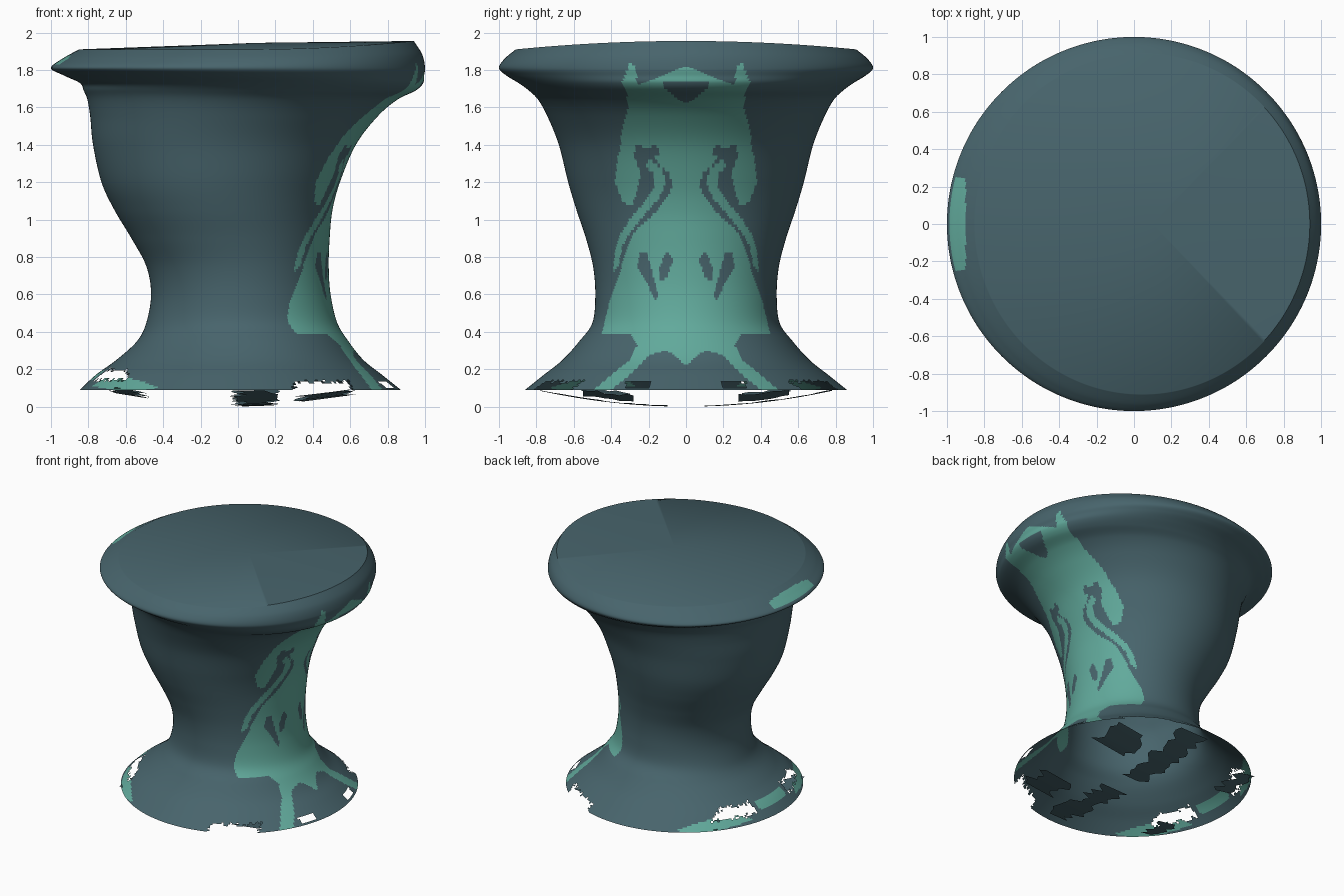
import bpy, bmesh, math, random
from math import sin, cos, pi

random.seed(4)
SEGMENTS = 320
STEPS = 10

cube = bpy.data.objects.get("Cube")
if cube:
    bpy.data.objects.remove(cube, do_unlink=True)


def make_material(name, colour):
    mat = bpy.data.materials.new(name)
    mat.use_nodes = True
    mat.diffuse_color = (*colour, 1)
    shader = mat.node_tree.nodes["Principled BSDF"]
    shader.inputs["Base Color"].default_value = (*colour, 1)
    shader.inputs["Roughness"].default_value = 0.8
    return mat


slate = make_material("slate_teal", (0.064, 0.128, 0.15))
green = make_material("sea_green", (0.12, 0.40, 0.33))

# Profile rows: height, reach toward -x, reach toward +x, half depth
PROFILE = [
    (1.91, .85, .94, .91), (1.86, .94, .985, .97), (1.81, 1, 1, 1),
    (1.77, .93, .995, .96), (1.73, .845, .99, .895), (1.69, .825, .95, .84),
    (1.64, .805, .85, .79), (1.55, .79, .745, .74), (1.4, .775, .63, .68),
    (1.2, .73, .545, .63), (1.05, .66, .505, .585), (.9, .57, .49, .535),
    (.75, .49, .485, .497), (.6, .465, .495, .485), (.45, .49, .53, .5),
    (.35, .54, .59, .57), (.25, .65, .67, .66), (.17, .76, .77, .76),
    (.09, .845, .87, .86)]

# Painted shapes on the +x side as (half width, height), mirrored in y
BODY = [
    (0, 1.82), (.1, 1.78), (.2, 1.74), (.26, 1.72), (.27, 1.81), (.3, 1.84),
    (.33, 1.76), (.35, 1.73), (.32, 1.7), (.31, 1.6), (.34, 1.48), (.36, 1.35),
    (.38, 1.2), (.34, 1.1), (.29, 1.07), (.26, 1.16), (.24, 1.25), (.28, 1.34),
    (.27, 1.4), (.2, 1.38), (.16, 1.41), (.14, 1.36), (.17, 1.32), (.09, 1.25),
    (.07, 1.19), (.1, 1.12), (.18, 1.02), (.27, .94), (.31, .86), (.36, .7),
    (.41, .56), (.45, .39), (.3, .39), (.26, .33), (.3, .25), (.46, .12),
    (.5, .08), (.4, .09), (.3, .17), (.19, .28), (.1, .3), (0, .22)]
CURL = [
    (.19, 1.32), (.13, 1.27), (.11, 1.2), (.14, 1.12), (.22, 1.03), (.3, .93),
    (.34, .86), (.36, .75), (.39, .72), (.38, .82), (.36, .91), (.3, 1),
    (.22, 1.1), (.17, 1.17), (.18, 1.25), (.23, 1.3)]
OUTER_DROP = [(.21, .83), (.25, .82), (.26, .74), (.2, .64), (.16, .56),
              (.15, .6), (.17, .68), (.19, .75)]
INNER_DROP = [(.1, .84), (.07, .78), (.1, .69), (.14, .67), (.14, .75)]
NOTCH = [(0, 1.62), (.05, 1.65), (.11, 1.7), (.12, 1.74), (0, 1.74)]
# Patch on the foot as (distance toward -x, height)
FOOT_PATCH = [(.78, .11), (.72, .15), (.6, .16), (.5, .13), (.42, .1), (.6, .08)]


def inside(u, v, poly):
    hit = False
    for (ax, ay), (bx, by) in zip(poly, poly[1:] + poly[:1]):
        if (ay > v) != (by > v) and u < ax + (bx - ax) * (v - ay) / (by - ay):
            hit = not hit
    return hit


def is_green(x, y, z):
    side = abs(y)
    if x > 0:
        if side > 0.55:
            return False
        dark = any(inside(side, z, p) for p in (OUTER_DROP, INNER_DROP, NOTCH))
        return not dark and (inside(side, z, BODY) or inside(side, z, CURL))
    if z > 1.7:
        return z > 1.83 and x < -0.9 and side < 0.25
    if z > 0.25:
        return False
    return inside(-x, z, FOOT_PATCH) or (0.14 < z < 0.19 and side < 0.16)


def is_broken(x, y, z):
    # Ragged holes worn through the thin foot
    if z > 0.22:
        return False
    side = abs(y)
    rough = random.uniform(-0.012, 0.012)
    if x > 0:
        corner = 0.3 < x + rough < 0.6 and z + rough < 0.135
        slot = 0.19 < side < 0.32 and 0.1 < z < 0.13
        return corner or slot
    return -0.79 < x + rough < -0.59 and 0.14 < z + rough < 0.195 and side > 0.2


def smooth_rows(rows):
    # Smooth curve through all the profile rows
    out = []
    for i in range(len(rows) - 1):
        a, b, c, d = (rows[max(i - 1, 0)], rows[i], rows[i + 1],
                      rows[min(i + 2, len(rows) - 1)])
        for s in range(STEPS):
            t = s / STEPS
            out.append([0.5 * (2 * q + (r - p) * t
                               + (2 * p - 5 * q + 4 * r - w) * t * t
                               + (3 * q - p - 3 * r + w) * t ** 3)
                        for p, q, r, w in zip(a, b, c, d)])
    return out + [list(rows[-1])]


def finish(bm, name, angle):
    mesh = bpy.data.meshes.new(name)
    bm.to_mesh(mesh)
    bm.free()
    mesh.materials.append(slate)
    mesh.materials.append(green)
    obj = bpy.data.objects.new(name, mesh)
    bpy.context.collection.objects.link(obj)
    bpy.ops.object.select_all(action="DESELECT")
    obj.select_set(True)
    bpy.context.view_layer.objects.active = obj
    bpy.ops.object.shade_smooth_by_angle(angle=math.radians(angle))
    return obj


# Hollow flared body with its closed top
bm = bmesh.new()
rings = []
for z, left, right, depth in smooth_rows(PROFILE):
    lift = 0.045 * max(0, (z - 1.81) / 0.1)
    ring = []
    for k in range(SEGMENTS):
        a = 2 * pi * k / SEGMENTS
        c = cos(a)
        x = (right - left) / 2 + (right + left) / 2 * c
        ring.append(bm.verts.new((x, depth * sin(a), z + lift * max(c, 0) ** 2)))
    rings.append(ring)

for upper, lower in zip(rings, rings[1:]):
    for k in range(SEGMENTS):
        n = (k + 1) % SEGMENTS
        face = bm.faces.new((upper[k], lower[k], lower[n], upper[n]))
        centre = face.calc_center_median()
        if is_broken(*centre):
            bm.faces.remove(face)
        else:
            face.material_index = int(is_green(*centre))

hub = bm.verts.new((0.1, 0, 1.945))
for k in range(SEGMENTS):
    bm.faces.new((rings[0][k], rings[0][(k + 1) % SEGMENTS], hub))
finish(bm, "flared_body", 50)

# Torn remnants of the shallow underside, mirrored in y
bm = bmesh.new()
for x0, x1, y0, y1 in [(0, .18, .1, .78), (.34, .6, .28, .55), (-.66, -.52, .3, .56)]:
    for sign in (1, -1):
        count = round((y1 - y0) / 0.04)
        pairs = []
        for i in range(count + 1):
            y = y0 + (y1 - y0) * i / count
            pair = []
            for x in (x0, x1):
                px = x + random.uniform(-0.05, 0.05)
                height = 0.1 * (px * px + y * y) / 0.72
                pair.append(bm.verts.new((px, sign * y, height)))
            pairs.append(pair)
        for p, q in zip(pairs, pairs[1:]):
            loop = (p[0], q[0], q[1], p[1])
            bm.faces.new(loop if sign > 0 else loop[::-1])
finish(bm, "torn_underside", 30)
